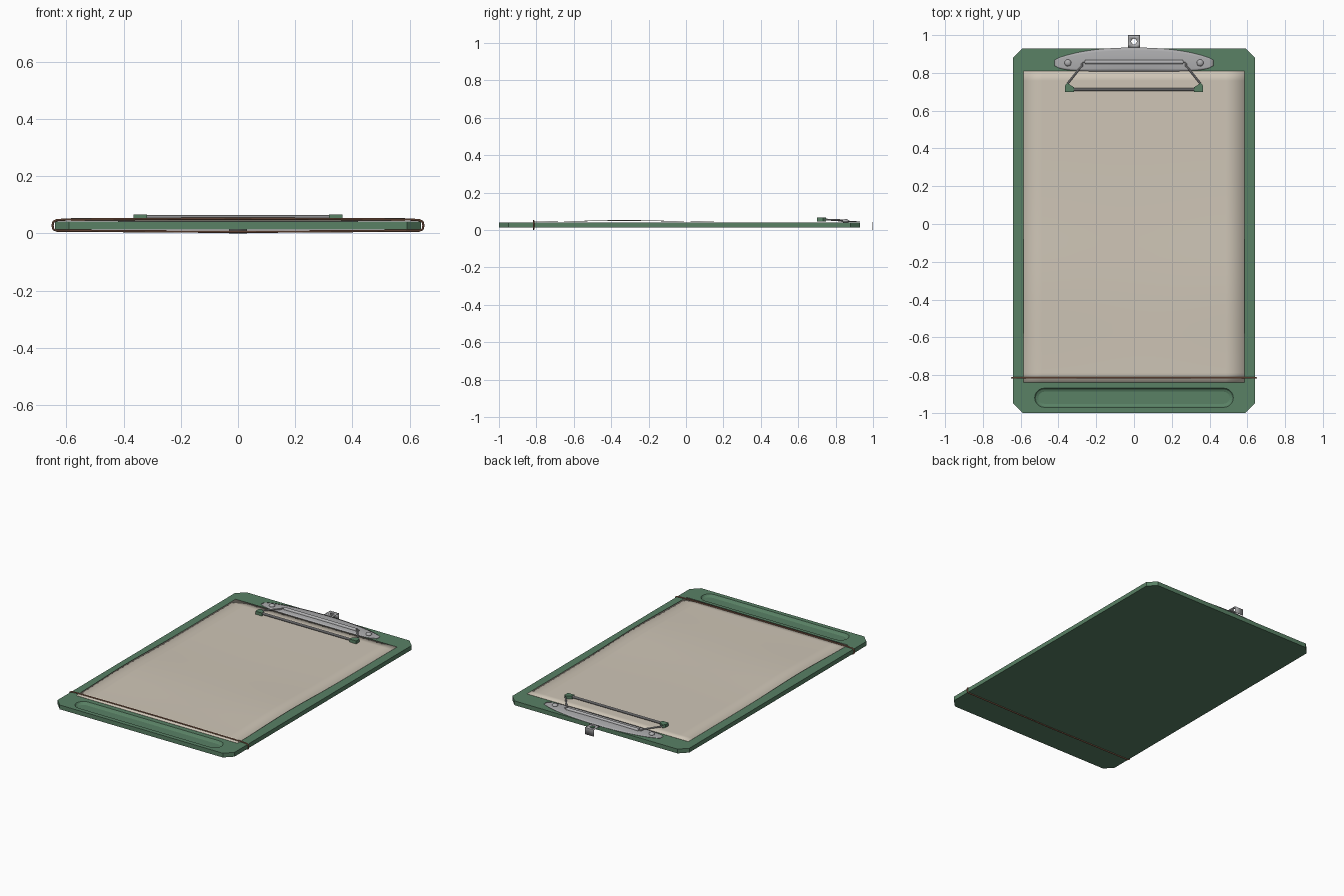
import bpy, bmesh, math
from mathutils import Vector

if "Cube" in bpy.data.objects:
    bpy.data.objects.remove(bpy.data.objects["Cube"])


def material(name, r, g, b):
    m = bpy.data.materials.new(name)
    m.diffuse_color = (r, g, b, 1)
    m.use_nodes = True
    m.node_tree.nodes["Principled BSDF"].inputs["Base Color"].default_value = m.diffuse_color
    return m


GREEN = material("green", 0.10, 0.22, 0.13)
PAPER = material("paper", 0.62, 0.56, 0.47)
BROWN = material("brown", 0.32, 0.15, 0.09)
METAL = material("metal", 0.42, 0.42, 0.43)


def finish(name, bm, mat, smooth=True):
    bmesh.ops.recalc_face_normals(bm, faces=bm.faces)
    me = bpy.data.meshes.new(name)
    bm.to_mesh(me)
    bm.free()
    ob = bpy.data.objects.new(name, me)
    bpy.context.collection.objects.link(ob)
    if mat:
        me.materials.append(mat)
    if smooth:
        me.shade_smooth()
        me.set_sharp_from_angle(angle=math.radians(35))
    return ob


def prism(name, outline, z0, z1, mat):
    bm = bmesh.new()
    face = bm.faces.new([bm.verts.new((x, y, z0)) for x, y in outline])
    top = bmesh.ops.extrude_face_region(bm, geom=[face])["geom"]
    bmesh.ops.translate(bm, vec=(0, 0, z1 - z0),
                        verts=[v for v in top if isinstance(v, bmesh.types.BMVert)])
    return finish(name, bm, mat, False)


def grid(name, nu, nv, fn, mat, thick):
    bm = bmesh.new()
    vs = [[bm.verts.new(fn(i / nu, j / nv)) for j in range(nv + 1)] for i in range(nu + 1)]
    for i in range(nu):
        for j in range(nv):
            bm.faces.new((vs[i][j], vs[i + 1][j], vs[i + 1][j + 1], vs[i][j + 1]))
    ob = finish(name, bm, mat)
    s = ob.modifiers.new("thickness", "SOLIDIFY")
    s.thickness, s.offset = thick, 0
    return ob


def wire(name, points, radius, mat, closed=False, sides=8):
    # sweep a round section along a polyline
    pts = [Vector(p) for p in points]
    n = len(pts)
    bm, rings = bmesh.new(), []
    for i, p in enumerate(pts):
        a = pts[i - 1] if i or closed else p
        b = pts[(i + 1) % n] if i < n - 1 or closed else p
        t = (b - a).normalized()
        ref = Vector((0, 1, 0)) if closed else Vector((0, 0, 1))
        u = t.cross(ref).normalized()
        w = u.cross(t)
        rings.append([bm.verts.new(p + radius * (u * math.cos(k * math.tau / sides)
                      + w * math.sin(k * math.tau / sides))) for k in range(sides)])
    for i in range(n if closed else n - 1):
        r, q = rings[i], rings[(i + 1) % n]
        for k in range(sides):
            m = (k + 1) % sides
            bm.faces.new((r[k], r[m], q[m], q[k]))
    if not closed:
        bm.faces.new(rings[0])
        bm.faces.new(rings[-1])
    return finish(name, bm, mat)


# board with clipped corners
half = [(0.59, -1.0), (0.64, -0.95), (0.64, 0.88), (0.59, 0.93)]
board = prism("board", half + [(-x, y) for x, y in reversed(half)], 0.013, 0.041, GREEN)

# pen groove with sloping walls
bm = bmesh.new()
rings = []
for x, r, z in ((0.475, 0.032, 0.027), (0.475, 0.044, 0.032), (0.475, 0.054, 0.045)):
    arc = [(x + r * math.sin(a), -r * math.cos(a)) for a in (k * math.pi / 10 for k in range(11))]
    loop = arc + [(-px, -py) for px, py in arc]
    rings.append([bm.verts.new((px, -0.92 + py, z)) for px, py in loop])
for a, b in zip(rings, rings[1:]):
    for k in range(len(a)):
        m = (k + 1) % len(a)
        bm.faces.new((a[k], a[m], b[m], b[k]))
bm.faces.new(rings[0])
bm.faces.new(rings[-1])
cutter = finish("groove_cutter", bm, None, False)
cutter.hide_render = True
cutter.hide_set(True)
cut = board.modifiers.new("groove", "BOOLEAN")
cut.object, cut.operation, cut.solver = cutter, "DIFFERENCE", "EXACT"


# slightly lifted sheet of paper
def sheet(u, v):
    y = -0.84 + 1.65 * v
    lift = 0.010 * math.exp(-((y + 0.33) / 0.33) ** 2)
    return ((u - 0.5) * 1.168, y, 0.0428 + lift * (0.85 + 0.15 * math.cos(u * math.tau)))


grid("paper", 12, 32, sheet, PAPER, 0.001)

# elastic band around the board
path = [(0, 0.051), (0.3, 0.050), (0.6, 0.048), (0.633, 0.046), (0.645, 0.040), (0.648, 0.028),
        (0.645, 0.014), (0.633, 0.009), (0.6, 0.009), (0.3, 0.007), (0, 0.005)]
loop = path + [(-x, z) for x, z in reversed(path[1:-1])]
wire("elastic_band", [(x, -0.815, z) for x, z in loop], 0.004, BROWN, True)


# clip plate, a shallow domed leaf shape
def plate(u, v):
    x = (u - 0.5) * 0.84
    t = abs(x) / 0.42
    top = 0.868 + 0.066 * max(0, 1 - t ** 2.2) ** 0.8
    low = 0.838 - 0.030 * max(0, 1 - t ** 6) ** 0.7
    return (x, low + (top - low) * v, 0.043 + 0.006 * math.sin(math.pi * v) * (1 - t * t))


grid("clip_plate", 40, 8, plate, METAL, 0.002)

# hanging tab: flat part with a hole, then a bent-down lip
bm = bmesh.new()
inner, outer = [], []
for k in range(24):
    a = (k + 0.5) * math.tau / 24 - math.pi / 24
    a += math.tau / 48 * 0
    c, s = math.cos(a), math.sin(a)
    m = max(abs(c), abs(s))
    inner.append(bm.verts.new((0.015 * c, 0.966 + 0.015 * s, 0.044)))
    outer.append(bm.verts.new((0.032 * c / m, 0.966 + 0.032 * s / m, 0.044)))
for k in range(24):
    m = (k + 1) % 24
    bm.faces.new((inner[k], inner[m], outer[m], outer[k]))
for quad in ([(-0.032, 0.998, 0.044), (0.032, 0.998, 0.044), (0.032, 0.998, 0), (-0.032, 0.998, 0)],
             [(-0.032, 0.934, 0.044), (0.032, 0.934, 0.044), (0.032, 0.91, 0.044), (-0.032, 0.91, 0.044)]):
    bm.faces.new([bm.verts.new(p) for p in quad])
bmesh.ops.remove_doubles(bm, verts=bm.verts, dist=0.0001)
tab = finish("hanging_tab", bm, METAL)
tab.modifiers.new("thickness", "SOLIDIFY").thickness = 0.002

# rolled hinge sleeve and its rod
wire("hinge_sleeve", [(-0.26, 0.857, 0.048), (0.26, 0.857, 0.048)], 0.011, METAL, sides=16)

# gripping wire bent from the hinge to the bar
arm = [(0.26, 0.857, 0.050), (0.274, 0.857, 0.050), (0.276, 0.835, 0.052),
       (0.288, 0.823, 0.053), (0.350, 0.745, 0.056), (0.350, 0.713, 0.057)]
wire("grip_wire", [(-x, y, z) for x, y, z in reversed(arm)] + arm, 0.005, METAL)
wire("grip_bar", [(-0.345, 0.713, 0.057), (0.345, 0.713, 0.057)], 0.008, METAL, sides=10)

# rubber end caps and dome rivets, mirrored
for side, label in ((-1, "left"), (1, "right")):
    cap = [(0.318, 0.70), (0.365, 0.70), (0.365, 0.733), (0.352, 0.748), (0.338, 0.736), (0.318, 0.724)]
    prism("end_cap_" + label, [(side * x, y) for x, y in cap], 0.046, 0.066, GREEN)
    bm = bmesh.new()
    bmesh.ops.create_uvsphere(bm, u_segments=20, v_segments=10, radius=0.018)
    for v in bm.verts:
        v.co = (v.co.x + side * 0.35, v.co.y + 0.853, 0.048 + v.co.z * 0.6)
    finish("rivet_" + label, bm, METAL)
